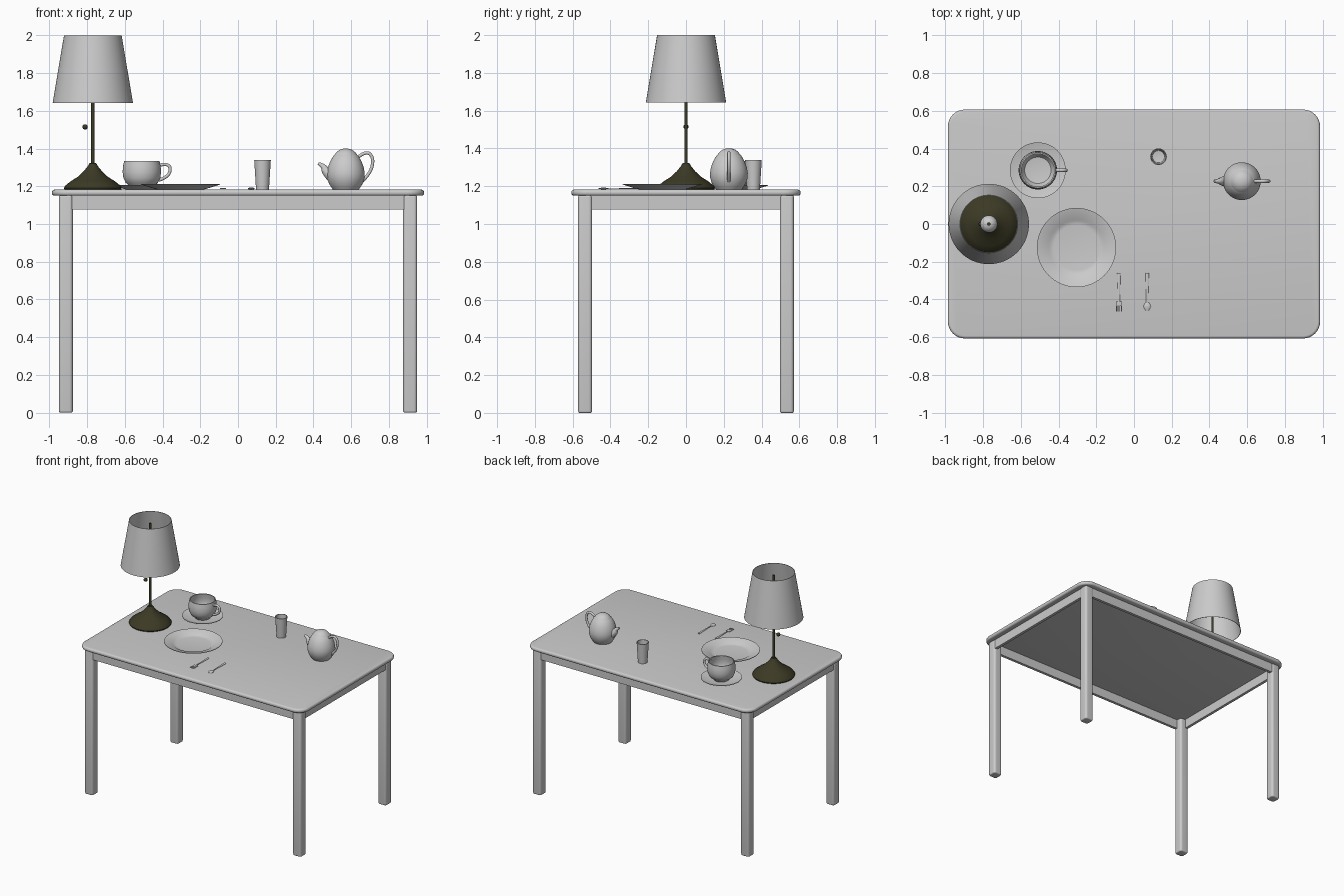
import bpy, bmesh, math
from mathutils import Vector

if "Cube" in bpy.data.objects:
    bpy.data.objects.remove(bpy.data.objects["Cube"])


def material(name, rgb):
    m = bpy.data.materials.new(name)
    m.diffuse_color = (*rgb, 1)
    m.use_nodes = True
    m.node_tree.nodes["Principled BSDF"].inputs["Base Color"].default_value = m.diffuse_color
    return m


GREY = material("plain grey", (0.6, 0.6, 0.6))
OLIVE = material("dark olive", (0.045, 0.042, 0.018))
TOP = 1.182  # height of the table surface


def finish(name, bm, mat, angle=40):
    bmesh.ops.recalc_face_normals(bm, faces=bm.faces)
    me = bpy.data.meshes.new(name)
    bm.to_mesh(me)
    bm.free()
    ob = bpy.data.objects.new(name, me)
    bpy.context.collection.objects.link(ob)
    me.materials.append(mat)
    bpy.ops.object.select_all(action='DESELECT')
    ob.select_set(True)
    bpy.context.view_layer.objects.active = ob
    bpy.ops.object.shade_smooth_by_angle(angle=math.radians(angle))
    return ob


def box(name, lo, hi, mat=GREY, upright=0, rim=0):
    """Box with bevelled upright edges, then bevelled top and bottom rims."""
    bm = bmesh.new()
    bmesh.ops.create_cube(bm, size=1)
    for v in bm.verts:
        v.co = Vector([lo[i] + (v.co[i] + 0.5) * (hi[i] - lo[i]) for i in range(3)])
    if upright:
        es = [e for e in bm.edges if abs(e.verts[0].co.z - e.verts[1].co.z) > 1e-4]
        bmesh.ops.bevel(bm, geom=es, offset=upright, segments=8, profile=0.5, affect='EDGES')
    if rim:
        es = [e for e in bm.edges if abs(e.verts[0].co.z - e.verts[1].co.z) < 1e-4]
        bmesh.ops.bevel(bm, geom=es, offset=rim, segments=4, profile=0.5, affect='EDGES')
    return finish(name, bm, mat)


def lathe(name, profile, x, y, mat=GREY, n=48, angle=40):
    """Turn (radius, z) points about an upright axis."""
    bm = bmesh.new()
    vs = [bm.verts.new((x + r, y, z)) for r, z in profile]
    es = [bm.edges.new(p) for p in zip(vs, vs[1:])]
    bmesh.ops.spin(bm, geom=vs + es, cent=(x, y, 0), axis=(0, 0, 1),
                   angle=2 * math.pi, steps=n, use_duplicate=False)
    bmesh.ops.remove_doubles(bm, verts=bm.verts, dist=1e-5)
    return finish(name, bm, mat, angle)


def tube(name, points, radii, mat=GREY, flat=1.0):
    """Smooth tube through points; flat squashes it in z."""
    cu = bpy.data.curves.new(name, 'CURVE')
    cu.dimensions = '3D'
    cu.bevel_depth = 1
    cu.bevel_resolution = 3
    cu.use_fill_caps = True
    sp = cu.splines.new('NURBS')
    sp.points.add(len(points) - 1)
    for p, co, r in zip(sp.points, points, radii):
        p.co = (*co, 1)
        p.radius = r
    sp.order_u = 3
    sp.use_endpoint_u = True
    sp.resolution_u = 8
    tmp = bpy.data.objects.new(name, cu)
    bpy.context.collection.objects.link(tmp)
    bpy.context.view_layer.update()
    me = bpy.data.meshes.new_from_object(tmp.evaluated_get(bpy.context.evaluated_depsgraph_get()))
    bpy.data.objects.remove(tmp)
    bm = bmesh.new()
    bm.from_mesh(me)
    bpy.data.meshes.remove(me)
    if flat != 1:
        mid = sum(p[2] for p in points) / len(points)
        for v in bm.verts:
            v.co.z = mid + (v.co.z - mid) * flat
    return finish(name, bm, mat)


def ball(name, co, r, mat):
    bm = bmesh.new()
    bmesh.ops.create_uvsphere(bm, u_segments=20, v_segments=12, radius=r)
    bmesh.ops.translate(bm, verts=bm.verts, vec=co)
    return finish(name, bm, mat)


# Table
box("table_top", (-0.987, -0.607, 1.15), (0.987, 0.607, TOP), upright=0.09, rim=0.014)
for sx, side in ((-1, "left"), (1, "right")):
    for sy, end in ((-1, "front"), (1, "back")):
        cx, cy = sx * 0.913, sy * 0.534
        box(f"{end}_{side}_leg", (cx - 0.037, cy - 0.037, 0), (cx + 0.037, cy + 0.037, 1.152),
            upright=0.018, rim=0.009)
    box(f"{side}_apron", (sx * 0.932 - 0.011, -0.51, 1.077), (sx * 0.932 + 0.011, 0.51, 1.152))
for sy, end in ((-1, "front"), (1, "back")):
    box(f"{end}_apron", (-0.89, sy * 0.553 - 0.011, 1.077), (0.89, sy * 0.553 + 0.011, 1.152))

# Lamp
LX = -0.77
lathe("lamp_base", [(0, TOP), (0.15, TOP), (0.153, 1.19), (0.145, 1.205), (0.115, 1.228), (0.08, 1.25),
                    (0.05, 1.278), (0.028, 1.305), (0.018, 1.322), (0, 1.325)], LX, 0, OLIVE)
lathe("lamp_pole", [(0, 1.3), (0.009, 1.3), (0.009, 1.975), (0, 1.975)], LX, 0, OLIVE, 16)
lathe("lamp_shade", [(0.213, 1.642), (0.153, 2.0), (0.15, 2.0), (0.21, 1.642), (0.213, 1.642)], LX, 0, n=64)
ball("lamp_bulb", (LX, 0, 1.82), 0.046, GREY)
ball("lamp_pull_knob", (-0.811, 0, 1.515), 0.014, OLIVE)

# Plate
lathe("plate", [(0, TOP), (0.12, TOP), (0.145, 1.189), (0.21, 1.209), (0.21, 1.213), (0.15, 1.197),
                (0.14, 1.19), (0.12, 1.187), (0, 1.187)], -0.305, -0.125, n=64)

# Saucer and cup
CX, CY = -0.51, 0.285
lathe("saucer", [(0, TOP), (0.08, TOP), (0.148, 1.203), (0.148, 1.207), (0.085, 1.191), (0, 1.189)], CX, CY)
lathe("cup", [(0, 1.19), (0.055, 1.19), (0.062, 1.2), (0.085, 1.218), (0.098, 1.245), (0.102, 1.275),
              (0.1, 1.305), (0.094, 1.334), (0.087, 1.334), (0.093, 1.3), (0.094, 1.27), (0.088, 1.24),
              (0.07, 1.215), (0, 1.207)], CX, CY)
tube("cup_handle", [(CX + 0.092, CY, 1.31), (CX + 0.125, CY, 1.322), (CX + 0.155, CY, 1.3),
                    (CX + 0.14, CY, 1.25), (CX + 0.09, CY, 1.232)], [0.009] * 5)

# Drinking glass
lathe("glass", [(0, TOP), (0.034, TOP), (0.036, 1.21), (0.044, 1.34), (0.039, 1.34), (0.032, 1.2),
                (0, 1.195)], 0.13, 0.357, n=32)

# Teapot
TX, TY = 0.572, 0.227
lathe("teapot_body", [(0, TOP), (0.068, TOP), (0.074, 1.19), (0.09, 1.215), (0.099, 1.245), (0.1, 1.27),
                      (0.095, 1.3), (0.084, 1.33), (0.066, 1.362), (0.06, 1.367)], TX, TY)
lathe("teapot_lid", [(0.061, 1.366), (0.05, 1.381), (0.034, 1.393), (0.016, 1.399), (0, 1.4)], TX, TY)
tube("teapot_spout", [(TX - 0.07, TY, 1.25), (TX - 0.105, TY, 1.275), (TX - 0.118, TY, 1.308),
                      (TX - 0.146, TY, 1.321)], [0.034, 0.026, 0.014, 0.008])
tube("teapot_handle", [(TX + 0.065, TY, 1.355), (TX + 0.11, TY, 1.39), (TX + 0.148, TY, 1.35),
                       (TX + 0.132, TY, 1.27), (TX + 0.085, TY, 1.225)], [0.009] * 5)

# Fork and spoon, heads towards the front
for name, x in (("fork", -0.08), ("spoon", 0.07)):
    z = TOP + 0.006
    tube(name + "_handle", [(x, -0.26, z), (x, -0.3, z), (x, -0.37, z + 0.002), (x, -0.43, z)],
         [0.009, 0.008, 0.005, 0.005], flat=0.4)
tube("spoon_bowl", [(0.07, -0.415, TOP + 0.006), (0.07, -0.425, TOP + 0.006), (0.07, -0.445, TOP + 0.006),
                    (0.07, -0.46, TOP + 0.006)], [0.005, 0.018, 0.02, 0.006], flat=0.3)
box("fork_head", (-0.096, -0.435, TOP + 0.004), (-0.064, -0.41, TOP + 0.008))
for i in range(4):
    x = -0.0935 + i * 0.009
    box(f"fork_tine_{i + 1}", (x - 0.0025, -0.463, TOP + 0.004), (x + 0.0025, -0.43, TOP + 0.008))
